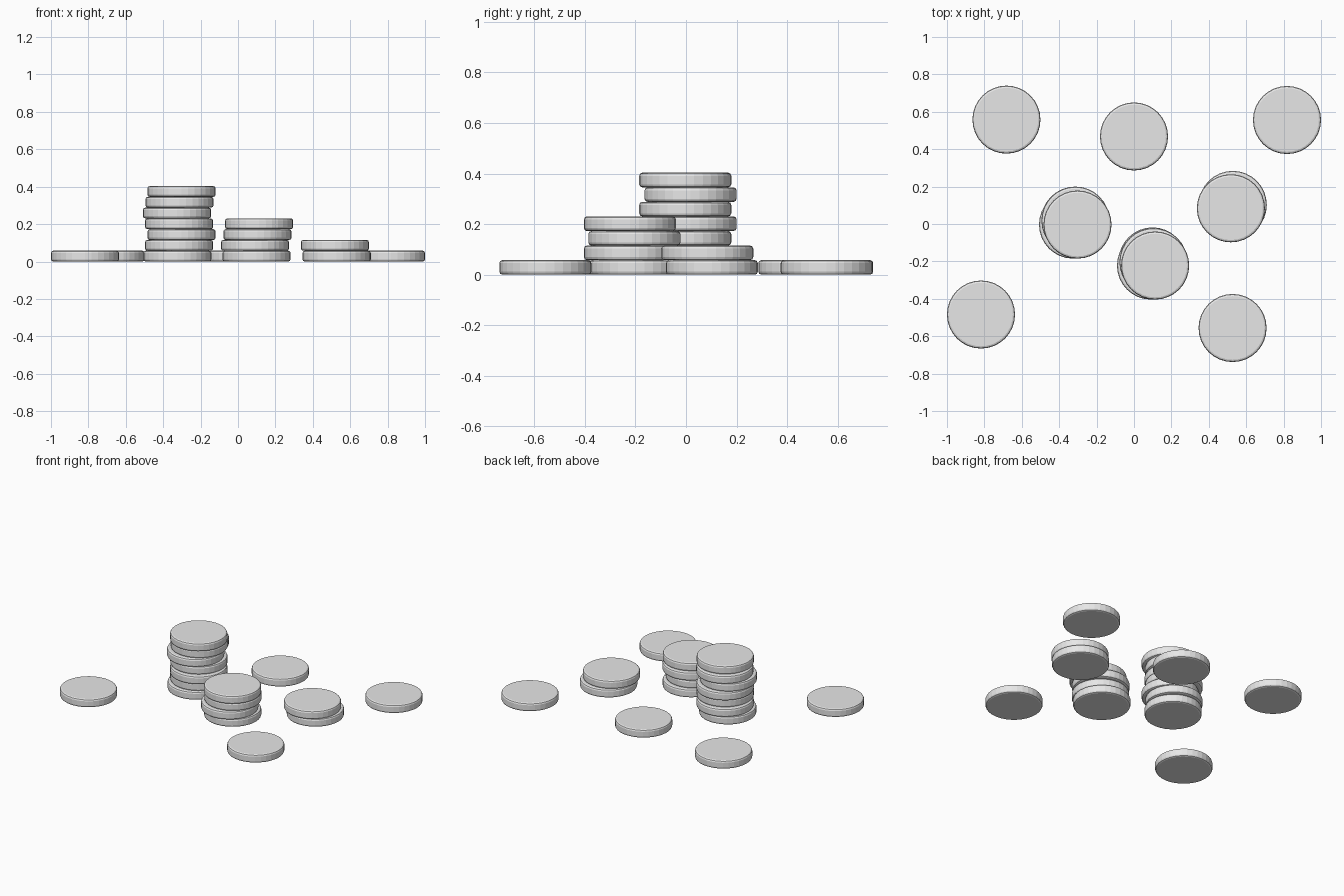
import bpy

RADIUS = 0.182
THICK = 0.0576

cube = bpy.data.objects.get("Cube")
if cube:
    bpy.data.objects.remove(cube, do_unlink=True)

# One plain light grey for every disc
grey = bpy.data.materials.new("light_grey")
grey.use_nodes = True
grey.diffuse_color = (0.8, 0.8, 0.8, 1)
grey.node_tree.nodes["Principled BSDF"].inputs["Base Color"].default_value = (0.8, 0.8, 0.8, 1)


def add_disc(name, x, y, level):
    """A coin-like disc with softened rims, resting at the given stack level."""
    bpy.ops.mesh.primitive_cylinder_add(
        vertices=32, radius=RADIUS, depth=THICK,
        location=(x, y, (level + 0.5) * THICK))
    disc = bpy.context.object
    disc.name = name
    disc.data.materials.append(grey)
    bevel = disc.modifiers.new("rim", "BEVEL")
    bevel.width = 0.012
    bevel.segments = 2
    bevel.limit_method = "ANGLE"
    bevel.angle_limit = 0.7


# Piles listed from the bottom disc upward
piles = {
    "tall_stack": [(-0.324, 0.0), (-0.315, 0.018), (-0.302, -0.003), (-0.315, 0.018),
                   (-0.326, -0.003), (-0.313, 0.018), (-0.302, -0.003)],
    "medium_stack": [(0.099, -0.2), (0.091, -0.222), (0.104, -0.204), (0.113, -0.222)],
    "short_stack": [(0.528, 0.102), (0.518, 0.084)],
    "back_right_disc": [(-0.682, 0.558)],
    "back_middle_disc": [(0.0, 0.468)],
    "back_left_disc": [(0.818, 0.556)],
    "front_right_disc": [(-0.818, -0.484)],
    "front_left_disc": [(0.527, -0.556)],
}

for name, discs in piles.items():
    for level, (x, y) in enumerate(discs):
        label = name if len(discs) == 1 else f"{name}_disc_{level + 1}"
        add_disc(label, x, y, level)
